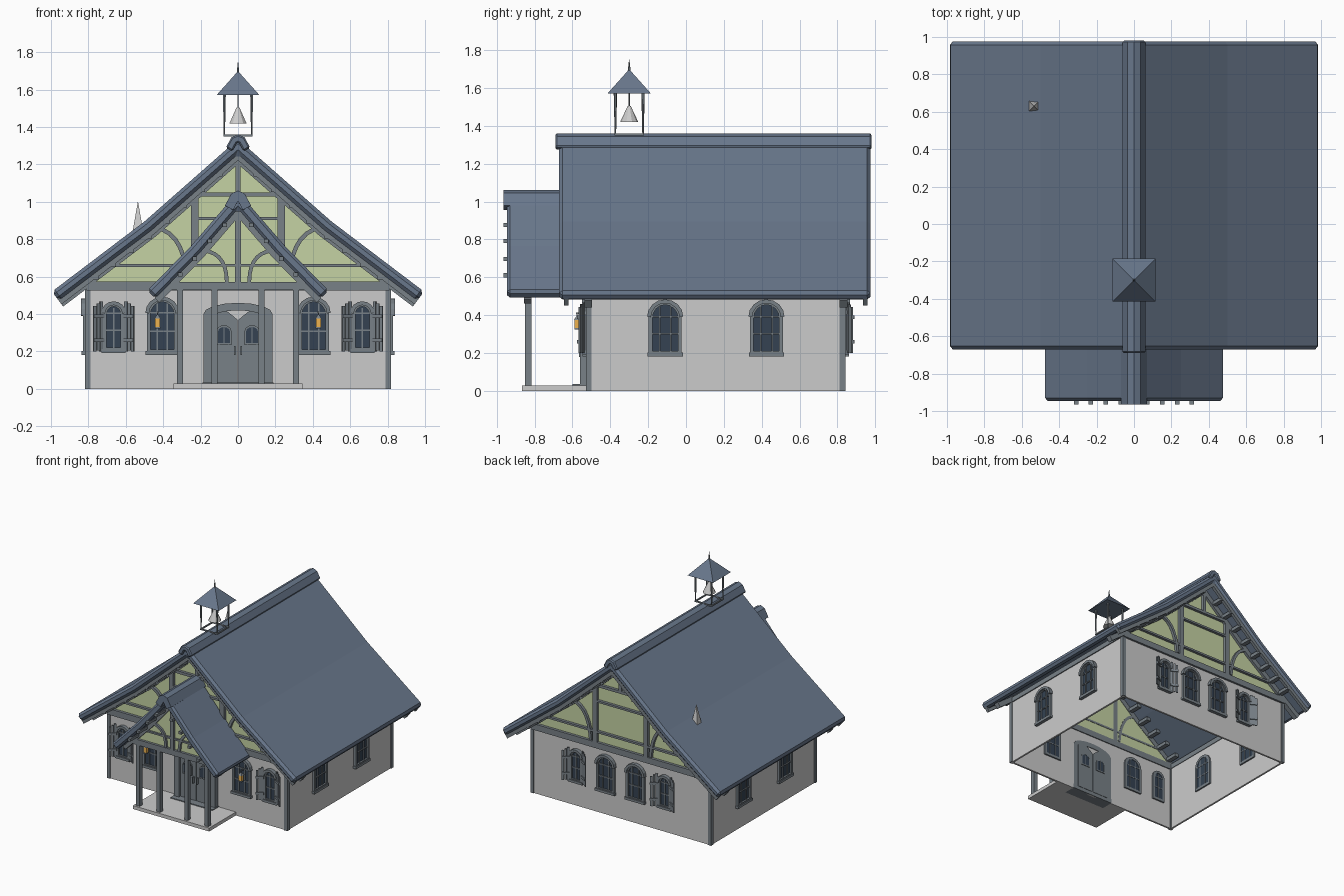
import bpy, bmesh, math
from mathutils import Matrix, Vector

if "Cube" in bpy.data.objects:
    bpy.data.objects.remove(bpy.data.objects["Cube"])

def mat(name, c):
    m = bpy.data.materials.new(name)
    m.diffuse_color = (*c, 1)
    m.use_nodes = True
    m.node_tree.nodes["Principled BSDF"].inputs["Base Color"].default_value = m.diffuse_color
    return m

ROOF = mat("roof_slate", (.14, .185, .26))
WOOD = mat("timber", (.19, .22, .245))
GREEN = mat("green_plaster", (.56, .65, .37))
GLASS = mat("dark_glass", (.035, .055, .085))
GLOW = mat("lantern_glow", (.85, .45, .08))
I = Matrix.Identity(4)

def finish(name, bm, m, M=I):
    bmesh.ops.recalc_face_normals(bm, faces=bm.faces)
    me = bpy.data.meshes.new(name)
    bm.to_mesh(me)
    bm.free()
    o = bpy.data.objects.new(name, me)
    o.matrix_world = M
    bpy.context.collection.objects.link(o)
    if m:
        me.materials.append(m)
    return o

def prism(name, pts, y0, y1, m=None, M=I, hole=None):
    """Extrude an xz outline from y0 to y1, optionally as a ring around a hole."""
    bm = bmesh.new()
    loops = [[[bm.verts.new((x, y, z)) for x, z in p] for y in (y0, y1)]
             for p in ([pts, hole] if hole else [pts])]
    n = len(pts)
    for a, b in loops:
        for i in range(n):
            j = (i + 1) % n
            bm.faces.new((a[i], a[j], b[j], b[i]))
    for k in (0, 1):
        if hole:
            a, b = loops[0][k], loops[1][k]
            for i in range(n):
                j = (i + 1) % n
                bm.faces.new((a[i], a[j], b[j], b[i]))
        else:
            bm.faces.new(loops[0][k])
    return finish(name, bm, m, M)

def strip(path, a, b):
    """Outline of a band following a path, from offset a to offset b."""
    p = [Vector(q) for q in path]
    hi, lo = [], []
    for i, q in enumerate(p):
        ds = [(p[j + 1] - p[j]).normalized() for j in (i - 1, i) if 0 <= j < len(p) - 1]
        ns = [Vector((-d.y, d.x)) for d in ds]
        n = sum(ns, Vector((0, 0))).normalized()
        n /= n.dot(ns[0])
        hi.append(tuple(q + n * a))
        lo.append(tuple(q + n * b))
    return hi + lo[::-1]

def bar(name, path, w, y0, y1, m=WOOD, M=I):
    return prism(name, strip(path, w / 2, -w / 2), y0, y1, m, M)

def box(name, x0, x1, y0, y1, z0, z1, m=None, M=I):
    return prism(name, [(x0, z0), (x1, z0), (x1, z1), (x0, z1)], y0, y1, m, M)

def cone(name, loc, r1, r2, h, n, m=None, rot=0):
    bm = bmesh.new()
    bmesh.ops.create_cone(bm, cap_ends=True, segments=n, radius1=r1, radius2=r2, depth=h)
    return finish(name, bm, m, Matrix.Translation((loc[0], loc[1], loc[2] + h / 2)) @ Matrix.Rotation(rot, 4, 'Z'))

def arch(w, z0, z1, rise, n=8):
    return [(-w / 2, z0), (w / 2, z0)] + [(w / 2 * math.cos(math.pi * i / n),
            z1 - rise + rise * math.sin(math.pi * i / n)) for i in range(n + 1)]

def curve(a, c, b, n=7):
    a, b, c = Vector(a), Vector(b), Vector(c)
    return [tuple(a * (1 - t) ** 2 + c * 2 * t * (1 - t) + b * t * t) for t in (i / n for i in range(n + 1))]

def mirror(half):
    return [(-x, z) for x, z in half[::-1] if x > 0] + half

def bevel(o, w):
    b = o.modifiers.new("soft_edge", 'BEVEL')
    b.width, b.segments, b.angle_limit = w, 1, math.radians(50)

def window(name, x, y, ang, w, z0, z1, shutters=False):
    M = Matrix.Translation((x, y, 0)) @ Matrix.Rotation(math.radians(ang), 4, 'Z')
    f, rise = .02, w * .48
    prism(name + "_frame", arch(w, z0, z1, rise), -.02, .027, WOOD, M,
          arch(w - 2 * f, z0 + f, z1 - f, rise - f * .6))
    prism(name + "_glass", arch(w - f, z0 + f / 2, z1 - f / 2, rise - f * .4), -.006, .024, GLASS, M)
    box(name + "_sill", -w / 2 - .006, w / 2 + .006, -.026, 0, z0 - .008, z0 + .012, WOOD, M)
    # arched hood over the opening
    hood = arch(w, z0, z1, rise)[2:][::-1]
    prism(name + "_hood", strip(hood, .008, -.012), -.03, 0, WOOD, M)
    zs = z1 - rise
    for px in ([-w * .17, w * .17] if w > .13 else [0]):
        bar(name + "_mullion", [(px, z0 + f), (px, z1 - f * 1.4)], .008, -.014, .026, WOOD, M)
    for pz in (z0 + (zs - z0) * .55, zs):
        bar(name + "_muntin", [(-w / 2 + f, pz), (w / 2 - f, pz)], .008, -.014, .026, WOOD, M)
    if shutters:
        for s in (-1, 1):
            S = M @ Matrix.Translation((s * w / 2, -.012, 0)) @ Matrix.Rotation(-s * math.radians(28), 4, 'Z')
            for k in range(3):
                a = s * (.003 + .02 * k)
                box(name + "_shutter_plank", a, a + s * .017, -.008, 0, z0 + .004 * (k % 2),
                    z1 - .012 * k + .008, WOOD, S)
            for pz in (z0 + .05, z1 - .08):
                box(name + "_shutter_rail", 0, s * .062, -.016, -.008, pz, pz + .018, WOOD, S)

# walls and corner posts
box("front_wall", -.81, .81, -.52, -.505, 0, .56)
box("back_wall", -.81, .81, .82, .835, 0, .56)
for s in (-1, 1):
    box("side_wall", s * .795, s * .81, -.52, .835, 0, .57)
    box("side_wall_plate", s * .79, s * .818, -.52, .835, .53, .57, WOOD)
    for y in (-.528, .812):
        box("corner_post", s * .788, s * .817, y, y + .03, 0, .56, WOOD)

# main roof with ridge cap
main = mirror([(0, 1.335), (.5, .895), (.995, .52)])
bevel(prism("main_roof", strip(main, 0, -.06), -.67, .975, ROOF), .018)
cap = mirror([(0, 1.36), (.035, 1.345), (.065, 1.29)])
bevel(prism("ridge_cap", strip(cap, 0, -.04), -.69, .98, ROOF), .008)

# gables: plaster, timber frame, purlin ends
gable = mirror([(0, 1.275), (.5, .83), (.81, .58), (.81, .54)])
for side, ya, d in (("front", -.515, -1), ("back", .83, 1)):
    prism(side + "_gable_plaster", gable, ya, ya - d * .015, GREEN)
    y0, y1 = ya - d * .018, ya + d * .022
    def timber(part, path, w):
        bar(side + "_gable_" + part, path, w, y0, y1)
    timber("tie_beam", [(-.81, .55), (.81, .55)], .05)
    timber("rail", [(-.68, .66), (.68, .66)], .016)
    timber("collar", [(-.25, 1.04), (.25, 1.04)], .022)
    timber("mid_rail", [(-.21, .91), (.21, .91)], .016)
    timber("king_post", [(0, 1.04), (0, 1.26)], .025)
    prism(side + "_gable_rafter", strip(main, -.055, -.1), y0, y1, WOOD)
    prism(side + "_barge_board", strip(main, -.03, -.085), ya + d * .105, ya + d * .13, WOOD)
    for s in (-1, 1):
        timber("post", [(s * .23, .57), (s * .23, 1.08)], .04)
        timber("curved_brace", curve((s * .27, .58), (s * .29, .84), (s * .44, .86)), .022)
    for k in range(8):
        x = .1 + k * .095
        z = (1.335 - x * .88 if x < .5 else .895 - (x - .5) * .757) - .097
        for s in (-1, 1):
            box("purlin", s * x - .018, s * x + .018, ya + d * .13, ya - d * .12, z - .014, z + .014, WOOD)

# porch: floor, posts, beams, roof, gable
box("porch_floor", -.345, .345, -.865, -.52, 0, .028)
box("porch_step", -.19, .19, -.60, -.50, 0, .035, WOOD)
for x in (-.31, -.125, .125, .31):
    box("porch_post", x - .016, x + .016, -.85, -.815, .025, .54, WOOD)
porch = mirror([(0, 1.04), (.06, .985), (.25, .765), (.485, .525)])
bevel(prism("porch_roof", strip(porch, 0, -.06), -.945, -.51, ROOF), .015)
pcap = mirror([(0, 1.06), (.035, 1.045), (.07, .98)])
bevel(prism("porch_ridge_cap", strip(pcap, 0, -.05), -.965, -.51, ROOF), .008)
prism("porch_gable_plaster", mirror([(0, .97), (.25, .70), (.37, .57), (.37, .54)]), -.835, -.82, GREEN)
bar("porch_tie_beam", [(-.42, .55), (.42, .55)], .045, -.855, -.81)
bar("porch_rail", [(-.3, .66), (.3, .66)], .014, -.85, -.815)
bar("porch_king_post", [(0, .56), (0, .95)], .034, -.855, -.815)
prism("porch_rafter", strip(porch, -.055, -.09), -.855, -.815, WOOD)
for s in (-1, 1):
    box("porch_side_beam", s * .295, s * .33, -.83, -.52, .525, .565, WOOD)
    bar("porch_curved_brace", curve((s * .06, .57), (s * .06, .73), (s * .19, .74)), .02, -.852, -.815)
    for x, z in ((.07, .875), (.15, .79), (.23, .695), (.31, .61)):
        box("porch_purlin", s * x - .012, s * x + .012, -.965, -.8, z - .01, z + .012, WOOD)

# arched double door
prism("door_frame", arch(.37, 0, .46, .06), -.56, -.5, WOOD, I, arch(.285, .012, .42, .045))
for s in (-1, 1):
    leaf = [(.004, .03), (.145, .03), (.145, .40), (.11, .425), (.06, .415), (.02, .385), (.004, .37)]
    prism("door_leaf", [(s * x, z) for x, z in leaf], -.54, -.497, WOOD)
    for x in (.05, .1):
        box("door_plank_seam", s * x, s * (x + .004), -.545, -.53, .03, .41, WOOD)
    prism("door_window", [(s * .075 + x, z) for x, z in arch(.07, .24, .335, .03, 6)], -.548, -.494, GLASS)
    prism("door_window_frame", [(s * .075 + x, z) for x, z in arch(.082, .234, .341, .035, 6)], -.552, -.492,
          WOOD, I, [(s * .075 + x, z) for x, z in arch(.066, .244, .331, .028, 6)])
    box("door_window_bar", s * .073, s * .077, -.552, -.492, .24, .335, WOOD)
    box("door_handle", s * .014, s * .022, -.565, -.54, .18, .23, WOOD)

# windows on all four walls
for s in (-1, 1):
    window("front_wide_window", s * .405, -.52, 0, .165, .19, .485)
    window("front_narrow_window", s * .665, -.52, 0, .115, .20, .46, True)
    window("back_wide_window", s * .135, .835, 180, .165, .19, .485)
    window("back_narrow_window", s * .40, .835, 180, .115, .20, .46, True)
    for y in (-.11, .425):
        window("side_window", s * .81, y, s * 90, .175, .19, .475)
    # lanterns beside the porch
    x = s * .43
    box("lantern_glass", x - .013, x + .013, -.588, -.562, .33, .375, GLOW)
    cone("lantern_cap", (x, -.575, .375), .024, .004, .022, 4, WOOD, math.pi / 4)
    box("lantern_base", x - .015, x + .015, -.59, -.56, .323, .331, WOOD)
    box("lantern_bracket", x - .004, x + .004, -.58, -.52, .405, .413, WOOD)
    box("lantern_hanger", x - .003, x + .003, -.578, -.572, .39, .41, WOOD)

# bell turret
cy = -.30
cone("turret_roof", (0, cy, 1.57), .163, .005, .125, 4, ROOF, math.pi / 4)
cone("turret_spike", (0, cy, 1.68), .009, .001, .07, 6, WOOD)
for s in (-1, 1):
    for t in (-1, 1):
        cone("turret_post", (s * .073, cy + t * .073, 1.36), .004, .009, .215, 6, WOOD)
    box("turret_base_rail", s * .068, s * .078, cy - .078, cy + .078, 1.35, 1.36, WOOD)
    box("turret_cross_rail", -.078, .078, cy + s * .068, cy + s * .078, 1.35, 1.36, WOOD)
cone("bell", (0, cy, 1.42), .048, .008, .085, 10)
cone("bell_hanger", (0, cy, 1.50), .004, .004, .09, 6, WOOD)

# small pointed vent on the left roof slope
cone("roof_vent", (-.535, .63, .85), .038, .001, .15, 4, None, math.pi / 4)
